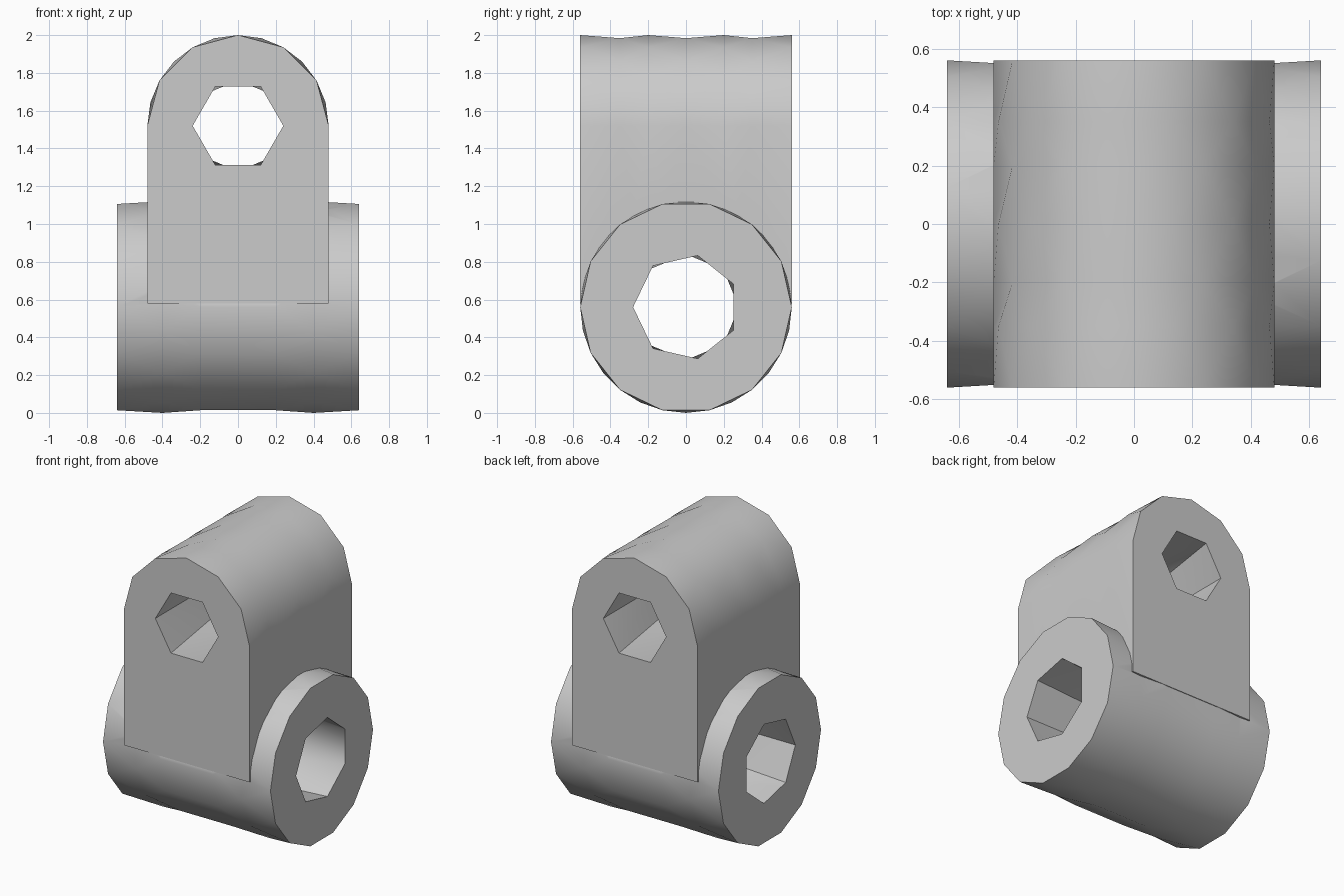
import bpy, bmesh
from math import pi, sin, cos, atan2, radians
from mathutils import Vector

cube = bpy.data.objects.get("Cube")
if cube:
    bpy.data.objects.remove(cube, do_unlink=True)

grey = bpy.data.materials.new("plain grey")
grey.use_nodes = True
colour = (0.6, 0.6, 0.6, 1)
grey.diffuse_color = colour
grey.node_tree.nodes["Principled BSDF"].inputs["Base Color"].default_value = colour


def ngon(sides, radius, turn=0.0):
    """Regular ring; turn is measured in steps, and must lie in 0..1."""
    step = 2 * pi / sides
    return [(radius * cos((i + turn) * step), radius * sin((i + turn) * step))
            for i in range(sides)]


def angle(p):
    return atan2(p[1], p[0]) % (2 * pi)


def stitch(bm, a, b, ang_a, ang_b):
    """Triangulate between two rings, merging them by angle."""
    i = j = 0
    na, nb = len(a), len(b)
    next_a = ang_a[1:] + [ang_a[0] + 2 * pi]
    next_b = ang_b[1:] + [ang_b[0] + 2 * pi]
    while i < na or j < nb:
        va, vb = a[i % na], b[j % nb]
        if j == nb or (i < na and next_a[i] <= next_b[j]):
            i += 1
            bm.faces.new((va, a[i % na], vb))
        else:
            j += 1
            bm.faces.new((va, b[j % nb], vb))


def loft(name, rings, axis, centre_z):
    """Closed solid through (offset, ring) pairs along the x or y axis."""
    bm = bmesh.new()
    loops = []
    for offset, ring in rings:
        ring = sorted(ring, key=angle)
        verts = [bm.verts.new((offset, u, v + centre_z) if axis == "x"
                              else (u, offset, v + centre_z)) for u, v in ring]
        loops.append((verts, [angle(p) for p in ring]))
    for (a, ang_a), (b, ang_b) in zip(loops, loops[1:]):
        stitch(bm, a, b, ang_a, ang_b)
    bm.faces.new(loops[0][0])
    bm.faces.new(loops[-1][0])
    bmesh.ops.recalc_face_normals(bm, faces=bm.faces)
    mesh = bpy.data.meshes.new(name)
    bm.to_mesh(mesh)
    bm.free()
    mesh.materials.append(grey)
    obj = bpy.data.objects.new(name, mesh)
    bpy.context.collection.objects.link(obj)
    return obj


def combine(target, other, operation):
    bpy.context.view_layer.objects.active = target
    mod = target.modifiers.new("combine", "BOOLEAN")
    mod.operation, mod.solver, mod.object = operation, "EXACT", other
    bpy.ops.object.modifier_apply(modifier=mod.name)
    bpy.data.objects.remove(other, do_unlink=True)


PIN_Z, EYE_Z = 0.56, 1.52

# Lower barrel, its facets alternating by half a step
even, odd = ngon(14, 0.56), ngon(14, 0.56, 0.5)
barrel = loft("cross_joint", [(-0.64, even), (-0.4, odd), (-0.2, even),
                              (0.2, even), (0.4, odd), (0.64, even)], "x", PIN_Z)


# Upright block with a rounded top
def arch(degrees):
    feet = [(-0.48, 0.58 - EYE_Z), (0.48, 0.58 - EYE_Z)]
    return feet + [(0.48 * cos(radians(d)), 0.48 * abs(sin(radians(d)))) for d in degrees]


arch_even = arch(range(0, 181, 30))
arch_odd = arch([0, *range(15, 180, 30), 180])
upright = loft("upright", [(-0.56, arch_even), (-0.35, arch_odd), (-0.2, arch_even),
                           (0, arch_odd), (0.2, arch_even), (0.35, arch_odd),
                           (0.56, arch_even)], "y", EYE_Z)
combine(barrel, upright, "UNION")

# Bores: few-sided at the mouths, eight-sided in the middle
pin_mouth = ngon(7, 0.28, 0.5)
pin_bore = loft("pin_bore", [(-0.8, pin_mouth), (-0.64, pin_mouth), (0, ngon(8, 0.28)),
                             (0.64, pin_mouth), (0.8, pin_mouth)], "x", PIN_Z)
eye_mouth = ngon(6, 0.24)
eye_bore = loft("eye_bore", [(-0.7, eye_mouth), (-0.56, eye_mouth), (0, ngon(8, 0.24)),
                             (0.56, eye_mouth), (0.7, eye_mouth)], "y", EYE_Z)
combine(barrel, pin_bore, "DIFFERENCE")
combine(barrel, eye_bore, "DIFFERENCE")

# Soft shading across the shallow facets
bpy.ops.object.select_all(action="DESELECT")
barrel.select_set(True)
bpy.context.view_layer.objects.active = barrel
bpy.ops.object.shade_smooth_by_angle(angle=radians(30))
